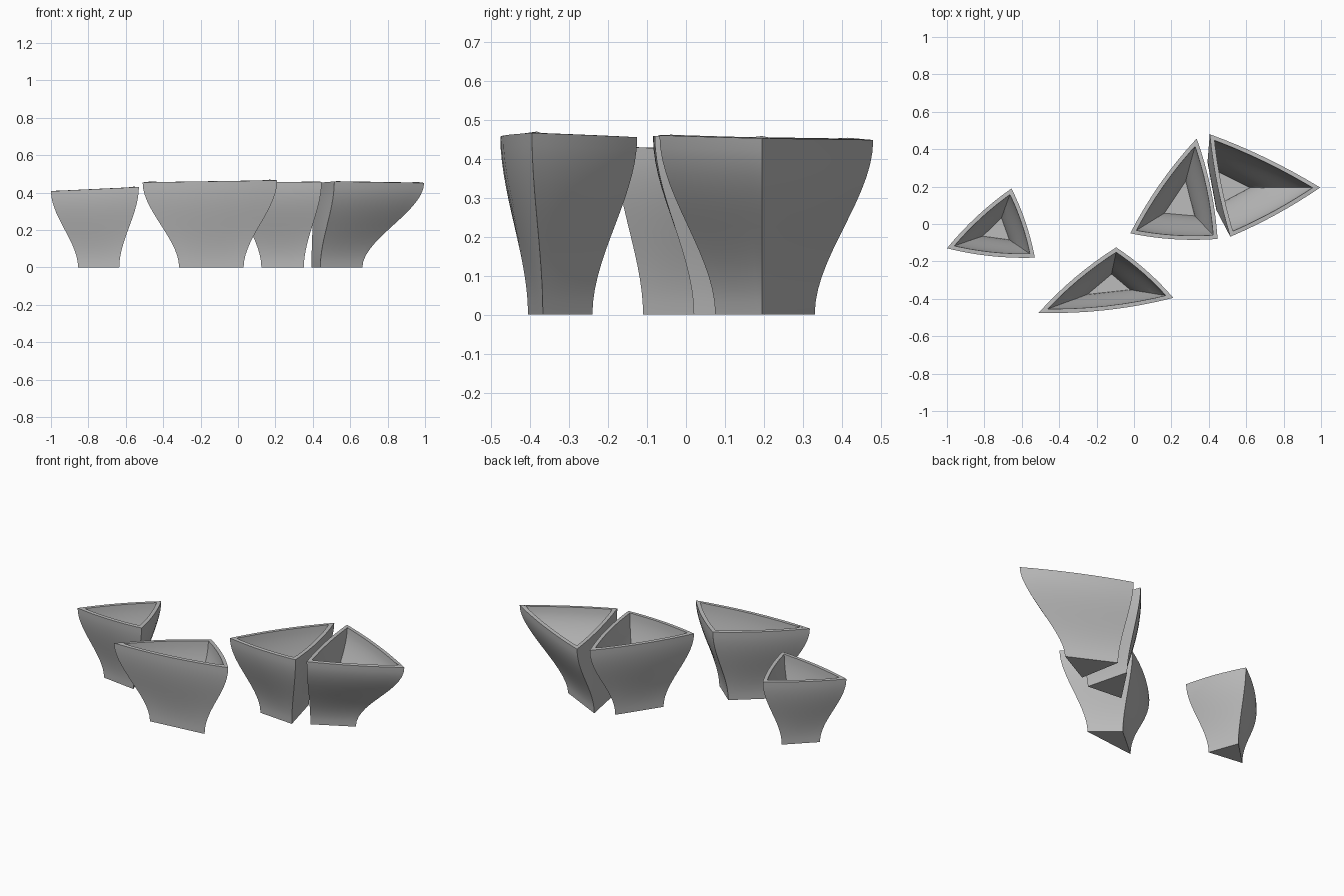
import bpy
import bmesh
from mathutils import Vector

cube = bpy.data.objects.get("Cube")
if cube:
    bpy.data.objects.remove(cube, do_unlink=True)

SIDE_STEPS = 8    # segments along each curved side
ROWS = 14         # rings from foot to rim
WALL = 0.022

clay = bpy.data.materials.new("plain grey")
clay.use_nodes = True
grey = (0.5, 0.5, 0.5, 1)
clay.diffuse_color = grey
clay.node_tree.nodes["Principled BSDF"].inputs["Base Color"].default_value = grey


def outline(corners, bulge):
    """Closed triangle whose sides bow outward by a fraction of their length."""
    points = []
    centre = sum(corners, Vector((0, 0, 0))) / 3
    for i, a in enumerate(corners):
        b = corners[(i + 1) % 3]
        out = (b - a).cross(Vector((0, 0, 1))).normalized()
        if out.dot((a + b) / 2 - centre) < 0:
            out.negate()
        for s in range(SIDE_STEPS):
            u = s / SIDE_STEPS
            points.append(a.lerp(b, u) + out * 4 * u * (1 - u) * bulge * (b - a).length)
    return points


def make_bowl(name, foot, rim, bulge=0.035):
    """Loft from a straight triangular foot to a bowed rim with an S-curve wall."""
    low = outline([Vector((x, y, 0)) for x, y in foot], 0)
    high = outline([Vector(p) for p in rim], bulge)
    bm = bmesh.new()
    rings = []
    for r in range(ROWS + 1):
        t = r / ROWS
        flare = t * t * (3 - 2 * t)
        ring = []
        for a, b in zip(low, high):
            p = a.lerp(b, flare)
            p.z = b.z * t
            ring.append(bm.verts.new(p))
        rings.append(ring)
    count = len(low)
    for lower, upper in zip(rings, rings[1:]):
        for i in range(count):
            j = (i + 1) % count
            bm.faces.new((lower[i], lower[j], upper[j], upper[i]))
    bm.faces.new(rings[0][::-1])
    bmesh.ops.recalc_face_normals(bm, faces=bm.faces)
    floor = min(bm.faces, key=lambda f: f.calc_center_median().z)
    if floor.normal.z > 0:
        bmesh.ops.reverse_faces(bm, faces=bm.faces)

    mesh = bpy.data.meshes.new(name)
    bm.to_mesh(mesh)
    bm.free()
    mesh.materials.append(clay)
    bowl = bpy.data.objects.new(name, mesh)
    bpy.context.collection.objects.link(bowl)

    # Hollow wall
    shell = bowl.modifiers.new("wall", 'SOLIDIFY')
    shell.thickness = WALL
    shell.offset = -1
    shell.use_even_offset = True
    shell.use_quality_normals = True

    bpy.ops.object.select_all(action='DESELECT')
    bowl.select_set(True)
    bpy.context.view_layer.objects.active = bowl
    bpy.ops.object.modifier_apply(modifier=shell.name)
    bpy.ops.object.shade_smooth_by_angle(angle=0.55)


# Small bowl on the right
make_bowl("small_bowl",
          [(-0.855, -0.08), (-0.635, -0.11), (-0.70, 0.07)],
          [(-1.0, -0.13, 0.408), (-0.53, -0.18, 0.43), (-0.655, 0.19, 0.42)])

# Wide bowl at the front
make_bowl("front_bowl",
          [(-0.315, -0.405), (0.03, -0.367), (-0.12, -0.24)],
          [(-0.51, -0.475, 0.455), (0.21, -0.395, 0.466), (-0.095, -0.125, 0.455)])

# Tall-sided bowl in the middle
make_bowl("middle_bowl",
          [(0.125, 0.04), (0.352, 0.02), (0.285, 0.28)],
          [(-0.02, -0.05, 0.455), (0.447, -0.08, 0.458), (0.335, 0.457, 0.45)])

# Leaning bowl on the left
make_bowl("left_bowl",
          [(0.393, 0.33), (0.665, 0.195), (0.44, 0.075)],
          [(0.405, 0.48, 0.448), (0.995, 0.195, 0.452), (0.515, -0.068, 0.46)], 0.025)
